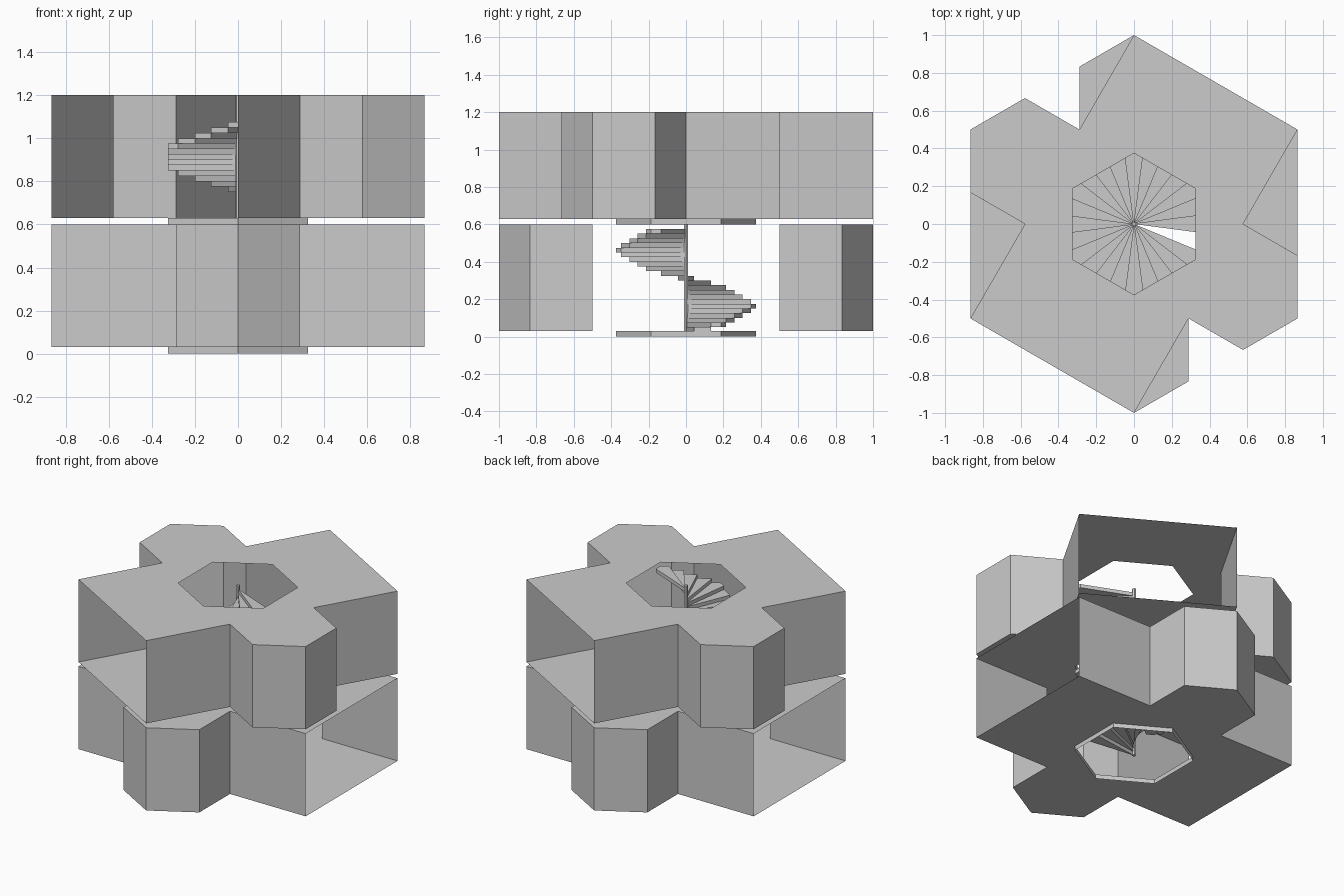
import bpy, bmesh
from math import sin, cos, radians, pi, sqrt
from mathutils import Matrix

if "Cube" in bpy.data.objects:
    bpy.data.objects.remove(bpy.data.objects["Cube"])

S = sqrt(3) / 2
HOLE = 0.375       # corner radius of the hexagonal stairwell
RISE = 0.6         # storey to storey
STEPS = 24         # stair divisions per turn
PLATE = 0.03       # gap under each storey


def make_object(name, bm):
    mesh = bpy.data.meshes.new(name)
    bm.to_mesh(mesh)
    bm.free()
    ob = bpy.data.objects.new(name, mesh)
    bpy.context.collection.objects.link(ob)
    return ob


def loop(bm, pts, z):
    vs = [bm.verts.new((x, y, z)) for x, y in pts]
    return vs, [bm.edges.new((a, b)) for a, b in zip(vs, vs[1:] + vs[:1])]


def hex_radius(a):
    # distance from centre to hexagon side at angle a (corners at 30, 90, ...)
    return HOLE * S / cos((a + pi / 6) % (pi / 3) - pi / 6)


hexagon = [(HOLE * cos(radians(a)), HOLE * sin(radians(a))) for a in range(30, 390, 60)]

# Storey plan: wide bar with a pointed bay on both long sides, counter-clockwise
half = [(S, -0.5), (S, 0.5), (S / 3, 0.5), (S / 3, 5 / 6), (0, 1), (-S / 3, 5 / 6), (-S / 3, 0.5)]
half = half[1:]
plan = half + [(-x, -y) for x, y in half]
# half runs from (S, .5) to (-S/3, .5); the second half starts at (-S, -.5)
plan = half + [(-S, 0.5)] + [(-x, -y) for x, y in half] + [(S, -0.5)]


def storey(name, z0, z1, turn):
    bm = bmesh.new()
    rings = []
    for z, up in ((z0, -1), (z1, 1)):
        outer, e1 = loop(bm, plan, z)
        _, e2 = loop(bm, hexagon, z)
        res = bmesh.ops.triangle_fill(bm, edges=e1 + e2, use_beauty=True, normal=(0, 0, up))
        for f in res["geom"]:
            if isinstance(f, bmesh.types.BMFace):
                f.normal_update()
                if f.normal.z * up < 0:
                    f.normal_flip()
        rings.append(outer)
    # outer walls, leaving the two short ends open
    n = len(plan)
    for i in range(n):
        j = (i + 1) % n
        if abs(plan[i][0] - plan[j][0]) < 1e-6 and abs(plan[i][0]) > 0.8:
            continue
        bm.faces.new((rings[0][i], rings[0][j], rings[1][j], rings[1][i]))
    bmesh.ops.rotate(bm, verts=bm.verts, matrix=Matrix.Rotation(radians(turn), 3, 'Z'))
    make_object(name, bm)


def stairwell_collar(name, z0):
    bm = bmesh.new()
    lo, _ = loop(bm, hexagon, z0)
    hi, _ = loop(bm, hexagon, z0 + PLATE)
    for i in range(6):
        j = (i + 1) % 6
        bm.faces.new((lo[i], lo[j], hi[j], hi[i]))
    make_object(name, bm)


def spiral_stair(name, z0):
    bm = bmesh.new()
    h = RISE / STEPS
    for i in range(STEPS - 1):
        mid = i * 15
        angles = [mid - 7.5, mid + 7.5]
        if mid % 60 == 30:          # tread that wraps a hexagon corner
            angles.insert(1, mid)
        pts = [(0, 0)]
        for a in map(radians, angles):
            r = hex_radius(a)
            pts.append((r * cos(a), r * sin(a)))
        z = z0 + i * h
        lo = [bm.verts.new((x, y, z)) for x, y in pts]
        hi = [bm.verts.new((x, y, z + h)) for x, y in pts]
        bm.faces.new(lo[::-1])
        bm.faces.new(hi)
        for k in range(len(pts)):
            m = (k + 1) % len(pts)
            bm.faces.new((lo[k], lo[m], hi[m], hi[k]))
    make_object(name, bm)


# Two storeys, the upper one turned by a sixth
for label, base, turn in (("lower", 0.0, 0), ("upper", RISE, 60)):
    storey(label + "_storey", base + PLATE, base + RISE, turn)
    stairwell_collar(label + "_stairwell_collar", base)
    spiral_stair(label + "_spiral_stair", base)

# Central stair post
bm = bmesh.new()
bmesh.ops.create_cone(bm, cap_ends=True, segments=6, radius1=0.0125, radius2=0.0125, depth=2 * RISE,
                      matrix=Matrix.Translation((0, 0, RISE)) @ Matrix.Rotation(radians(30), 4, 'Z'))
make_object("stair_post", bm)
